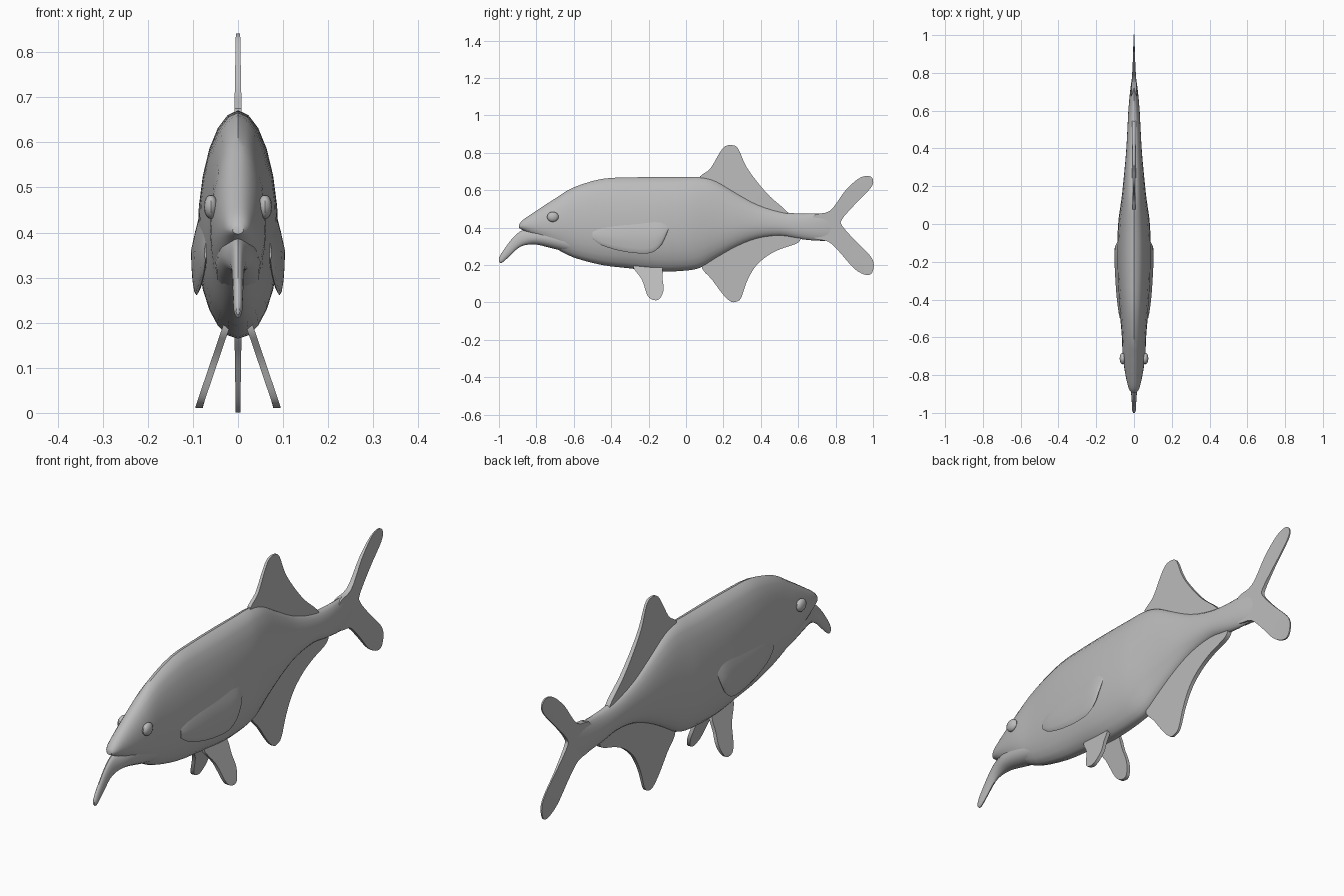
import bpy, bmesh, math
from mathutils import Vector

cube = bpy.data.objects.get("Cube")
if cube:
    bpy.data.objects.remove(cube, do_unlink=True)

GREY = (0.5, 0.5, 0.5, 1)
skin = bpy.data.materials.new("grey_skin")
skin.use_nodes = True
skin.diffuse_color = GREY
skin.node_tree.nodes["Principled BSDF"].inputs["Base Color"].default_value = GREY


def finish(bm, name):
    """Turn a bmesh into a smooth shaded object."""
    bmesh.ops.recalc_face_normals(bm, faces=bm.faces)
    mesh = bpy.data.meshes.new(name)
    bm.to_mesh(mesh)
    bm.free()
    mesh.materials.append(skin)
    obj = bpy.data.objects.new(name, mesh)
    bpy.context.collection.objects.link(obj)
    bpy.ops.object.select_all(action='DESELECT')
    obj.select_set(True)
    bpy.context.view_layer.objects.active = obj
    bpy.ops.object.shade_smooth_by_angle(angle=math.radians(40))
    return obj


def spline(points, steps, closed=False):
    """Catmull-Rom curve through points of any dimension."""
    n = len(points)
    pick = (lambda i: points[i % n]) if closed else (lambda i: points[min(max(i, 0), n - 1)])
    out = []
    for i in range(n if closed else n - 1):
        for s in range(steps):
            t = s / steps
            out.append([b + 0.5 * t * (c - a + t * (2*a - 5*b + 4*c - d + t * (3*(b - c) + d - a)))
                        for a, b, c, d in zip(pick(i - 1), pick(i), pick(i + 1), pick(i + 2))])
    return out if closed else out + [list(points[-1])]


def loft(name, stations, sides=24, side=1):
    """Egg-shaped rings along y: (y, top, bottom, half width, centre x)."""
    bm = bmesh.new()
    rings = []
    for y, top, bottom, width, *cx in spline(stations, 3):
        mid = bottom + 0.43 * (top - bottom)
        ring = []
        for k in range(sides):
            a = math.tau * k / sides
            s = math.sin(a)
            z = mid + s * ((top - mid) if s > 0 else (mid - bottom))
            x = (cx[0] if cx else 0) + width * math.cos(a)
            if cx:
                x -= 0.2 * max(0, z - 0.36)   # lean in with the flank
            ring.append(bm.verts.new((side * x, y, z)))
        rings.append(ring)
    for r, q in zip(rings, rings[1:]):
        for k in range(sides):
            j = (k + 1) % sides
            bm.faces.new((r[k], r[j], q[j], q[k]))
    bm.faces.new(rings[0])
    bm.faces.new(rings[-1])
    return finish(bm, name)


def fin(name, outline, thickness, lean=lambda z: 0):
    """Lens-edged plate in the yz plane; thickness(y, z) is the half thickness."""
    bm = bmesh.new()
    face = bm.faces.new([bm.verts.new((0, y, z)) for y, z in spline(outline, 4, True)])
    rim = set(bm.verts)
    bmesh.ops.inset_region(bm, faces=[face], thickness=0.008, use_boundary=True)
    for v in bm.verts:
        half = thickness(v.co.y, v.co.z)
        v.co.x = half * 0.35 if v in rim else half
    bmesh.ops.triangulate(bm, faces=[f for f in bm.faces if len(f.verts) > 4])
    # second side, joined to the first around the rim
    dup = bmesh.ops.duplicate(bm, geom=bm.verts[:] + bm.edges[:] + bm.faces[:])
    for v in dup["geom"]:
        if isinstance(v, bmesh.types.BMVert):
            v.co.x = -v.co.x
    bmesh.ops.bridge_loops(bm, edges=[e for e in bm.edges if e.is_boundary])
    for v in bm.verts:
        v.co.x += lean(v.co.z)
    return finish(bm, name)


# Body from snout to tail stalk
loft("body", [
    (-.893, .415, .397, .012), (-.87, .442, .385, .028), (-.8, .49, .345, .045),
    (-.7, .555, .29, .06), (-.6, .615, .24, .064), (-.45, .66, .2, .077),
    (-.3, .668, .182, .087), (-.15, .67, .165, .09), (0, .67, .17, .084),
    (.08, .67, .187, .074), (.16, .65, .235, .063), (.27, .585, .297, .052),
    (.38, .525, .34, .042), (.5, .487, .355, .035), (.6, .475, .34, .03),
    (.7, .475, .33, .021), (.78, .475, .335, .01), (.82, .44, .38, .004)])

# Drooping trunk-like chin
loft("chin_trunk", [
    (-1, .235, .218, .004), (-.985, .265, .211, .01), (-.94, .328, .25, .012),
    (-.9, .37, .288, .015), (-.86, .39, .306, .022), (-.8, .4, .309, .038),
    (-.7, .4, .285, .05), (-.6, .38, .26, .05)], 16)

# Single fins on the centre line
fin("tail_fin", [
    (.68, .46), (.77, .49), (.85, .595), (.92, .66), (.97, .676), (.998, .66),
    (.99, .615), (.9, .52), (.835, .445), (.835, .41), (.9, .335), (.995, .235),
    (.998, .165), (.965, .146), (.9, .18), (.82, .27), (.76, .325), (.68, .35)],
    lambda y, z: max(.003, .012 - .05 * (y - .75)))
fin("dorsal_fin", [
    (.075, .66), (.13, .715), (.18, .8), (.21, .835), (.25, .84), (.28, .82),
    (.32, .73), (.38, .645), (.45, .565), (.53, .495), (.53, .47), (.36, .5), (.2, .58)],
    lambda y, z: .011 - .018 * max(0, z - .5))
fin("anal_fin", [
    (.085, .2), (.14, .12), (.2, .04), (.24, .004), (.27, .004), (.295, .025),
    (.325, .11), (.37, .19), (.43, .245), (.5, .283), (.6, .32), (.59, .36),
    (.4, .38), (.2, .29)],
    lambda y, z: .005 + .016 * max(0, z))

# Paired parts: +x is the left side
for side, label in ((1, "left"), (-1, "right")):
    fin(label + "_pelvic_fin", [
        (-.28, .2), (-.235, .12), (-.205, .035), (-.17, .012), (-.14, .02),
        (-.12, .065), (-.125, .12), (-.14, .2)],
        lambda y, z: .008, lambda z: side * (.086 - .34 * max(0, z - .015)))

    # Pectoral fin lying along the flank
    loft(label + "_pectoral_fin", [
        (-.5, .4, .34, .003, .072), (-.45, .44, .305, .008, .077),
        (-.35, .47, .275, .01, .085), (-.25, .48, .262, .01, .091),
        (-.18, .475, .268, .01, .094), (-.13, .455, .31, .009, .094),
        (-.09, .42, .4, .003, .092)], 16, side)

    # Bulging eye
    bm = bmesh.new()
    bmesh.ops.create_uvsphere(bm, u_segments=12, v_segments=8, radius=1)
    bmesh.ops.scale(bm, vec=(.016, .031, .027), verts=bm.verts)
    bmesh.ops.translate(bm, vec=Vector((side * .06, -.712, .457)), verts=bm.verts)
    finish(bm, label + "_eye")
